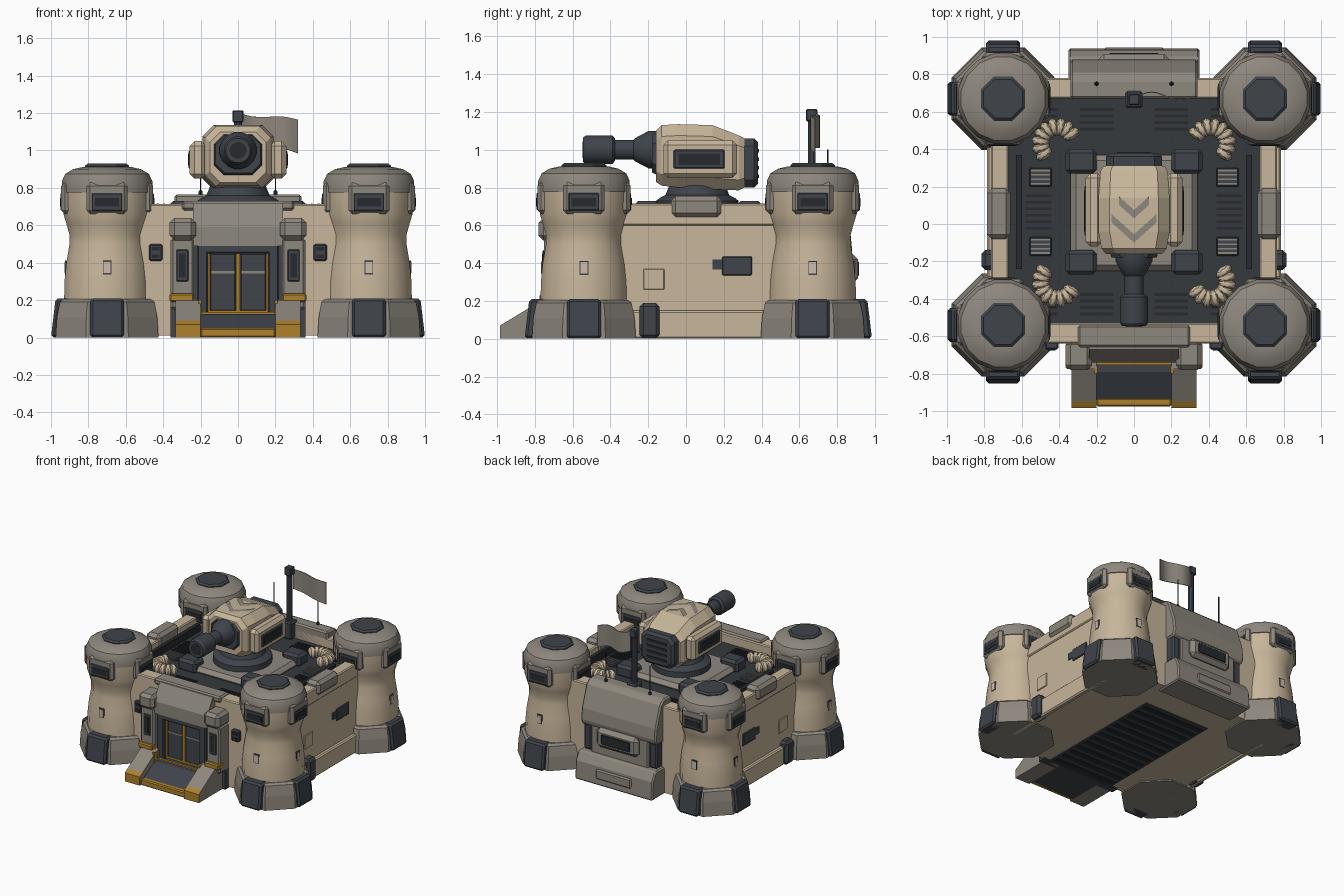
import bpy, bmesh, math
from mathutils import Vector

cube = bpy.data.objects.get("Cube")
if cube:
    bpy.data.objects.remove(cube, do_unlink=True)


def material(name, *rgb):
    m = bpy.data.materials.new(name)
    m.use_nodes = True
    m.diffuse_color = (*rgb, 1)
    b = m.node_tree.nodes["Principled BSDF"]
    b.inputs["Base Color"].default_value = (*rgb, 1)
    b.inputs["Roughness"].default_value = 0.8
    return m


SAND = material("sand plaster", 0.57, 0.465, 0.325)
PALE = material("pale sand", 0.62, 0.52, 0.42)
GREY = material("warm grey armour", 0.27, 0.243, 0.207)
DARK = material("dark slate metal", 0.05, 0.058, 0.07)
DECK = material("charcoal deck", 0.036, 0.041, 0.048)
BLACK = material("near black metal", 0.02, 0.023, 0.027)
YELLOW = material("worn yellow", 0.42, 0.22, 0.025)
smooth = []


def finish(name, bm, mat, bevel=0, soft=False):
    bmesh.ops.recalc_face_normals(bm, faces=bm.faces)
    me = bpy.data.meshes.new(name)
    bm.to_mesh(me)
    bm.free()
    me.materials.append(mat)
    ob = bpy.data.objects.new(name, me)
    bpy.context.collection.objects.link(ob)
    if bevel:
        mod = ob.modifiers.new("edge bevel", "BEVEL")
        mod.width, mod.segments = bevel, 1
    if soft:
        smooth.append(ob)
    return ob


def box(name, mat, x, y, z, bevel=0, rot=0):
    """Box from (low, high) ranges on each axis."""
    bm = bmesh.new()
    bmesh.ops.create_cube(bm, size=1)
    for v in bm.verts:
        v.co = Vector((v.co.x * (x[1] - x[0]), v.co.y * (y[1] - y[0]), v.co.z * (z[1] - z[0])))
    ob = finish(name, bm, mat, bevel)
    ob.location = (sum(x) / 2, sum(y) / 2, sum(z) / 2)
    ob.rotation_euler.z = rot
    return ob


def pair(name, mat, x, y, z, bevel=0):
    """Box and its mirror image across x."""
    box("left_" + name, mat, x, y, z, bevel)
    box("right_" + name, mat, (-x[1], -x[0]), y, z, bevel)


def radial(name, mat, c, a, r, w, z, bevel=0):
    """Box facing outward at angle a, spanning radii r, around centre c."""
    m = (r[0] + r[1]) / 2
    d = (r[1] - r[0]) / 2
    x, y = c[0] + m * math.cos(a), c[1] + m * math.sin(a)
    return box(name, mat, (x - d, x + d), (y - w / 2, y + w / 2), z, bevel, rot=a)


def loft(name, mat, rings, bevel=0, soft=False):
    bm = bmesh.new()
    rows = [[bm.verts.new(p) for p in ring] for ring in rings]
    n = len(rows[0])
    for a, b in zip(rows, rows[1:]):
        for i in range(n):
            bm.faces.new((a[i], a[(i + 1) % n], b[(i + 1) % n], b[i]))
    bm.faces.new(rows[0])
    bm.faces.new(rows[-1])
    return finish(name, bm, mat, bevel, soft)


def lathe(name, mat, c, prof, n=16, axis="z", soft=True):
    """Profile of (radius, height) turned about z or y through centre c."""
    rings = []
    for r, h in prof:
        ring = []
        for i in range(n):
            a = 2 * math.pi * (i + 0.5) / n
            u, v = r * math.cos(a), r * math.sin(a)
            ring.append((c[0] + u, c[1] + v, h) if axis == "z" else (c[0] + u, h, c[1] + v))
        rings.append(ring)
    return loft(name, mat, rings, soft=soft)


def side_prism(name, mat, yz, x, bevel=0):
    return loft(name, mat, [[(px, y, z) for y, z in yz] for px in x], bevel)


# Main walls, deck and parapets
box("main_walls", SAND, (-0.755, 0.755), (-0.64, 0.78), (0.01, 0.62))
pair("side_plinth", SAND, (0.74, 0.785), (-0.5, 0.6), (0, 0.15), 0.01)
box("deck", DECK, (-0.7, 0.7), (-0.6, 0.74), (0.6, 0.64))
pair("side_parapet", SAND, (0.67, 0.765), (-0.5, 0.6), (0.6, 0.715), 0.008)
box("front_parapet", SAND, (-0.6, 0.6), (-0.64, -0.53), (0.6, 0.715), 0.008)
box("back_parapet", SAND, (-0.6, 0.6), (0.67, 0.78), (0.6, 0.715), 0.008)
pair("parapet_block", GREY, (0.66, 0.785), (-0.08, 0.19), (0.64, 0.755), 0.025)
pair("deck_rail", BLACK, (0.6, 0.63), (-0.24, 0.37), (0.64, 0.7))
pair("buttress", DARK, (0.72, 0.815), (-0.245, -0.14), (0, 0.19), 0.02)
pair("wall_hatch", SAND, (0.75, 0.762), (-0.225, -0.115), (0.26, 0.37), 0.003)
pair("wall_vent", DARK, (0.75, 0.765), (0.19, 0.35), (0.335, 0.435), 0.006)
pair("wall_vent_tail", DARK, (0.75, 0.762), (0.14, 0.2), (0.365, 0.42))
pair("front_wall_box", DARK, (0.405, 0.475), (-0.67, -0.63), (0.41, 0.5), 0.008)
for z in (0.435, 0.475):
    pair("front_wall_box_slot", BLACK, (0.42, 0.46), (-0.675, -0.66), (z - 0.01, z + 0.01))

# Underside grille
box("underside_panel", DARK, (-0.3, 0.3), (-0.64, 0.5), (0.004, 0.012))
for i in range(13):
    y = -0.6 + i * 0.085
    box("underside_slat", BLACK, (-0.28, 0.28), (y, y + 0.045), (0, 0.006))

# Deck grilles and hatches
for s in (-1, 1):
    for y0 in (-0.49, 0.5):
        for x0 in (0.2, 0.5):
            for i in range(4):
                y = y0 + i * 0.035
                box("deck_slot", BLACK, (s * x0 - 0.09, s * x0 + 0.09), (y, y + 0.016), (0.635, 0.648))
    for y0 in (-0.12, 0.25):
        box("deck_hatch", DARK, (s * 0.5 - 0.06, s * 0.5 + 0.06), (y0 - 0.05, y0 + 0.05), (0.63, 0.66), 0.006)
        for i in range(4):
            y = y0 - 0.04 + i * 0.024
            box("hatch_bar", GREY, (s * 0.5 - 0.05, s * 0.5 + 0.05), (y, y + 0.009), (0.655, 0.665))
    for i in range(6):
        y = -0.03 + i * 0.035
        box("side_slot", BLACK, (s * 0.51 - 0.07, s * 0.51 + 0.07), (y, y + 0.014), (0.635, 0.648))

# Corner towers
OCT = 1 / math.cos(math.pi / 8)
for sx in (-1, 1):
    for cy in (-0.54, 0.67):
        c = (sx * 0.70, cy)
        lathe("tower_foot", GREY, c, [(0.275 * OCT, 0), (0.268 * OCT, 0.11), (0.252 * OCT, 0.19), (0.235 * OCT, 0.205)], 8, soft=False)
        lathe("tower_body", SAND, c, [(0.235, 0.15), (0.232, 0.3), (0.222, 0.4), (0.205, 0.5), (0.205, 0.55),
                                      (0.222, 0.61), (0.238, 0.66), (0.24, 0.8)])
        lathe("tower_cap", GREY, c, [(0.247, 0.775), (0.247, 0.835), (0.228, 0.875), (0.185, 0.9), (0.13, 0.912)])
        lathe("cap_hatch", DARK, c, [(0.128, 0.89), (0.128, 0.918), (0.112, 0.93)], 8, soft=False)
        for k in range(4):
            a = k * math.pi / 2
            radial("visor_panel", GREY, c, a, (0.17, 0.246), 0.22, (0.66, 0.83), 0.02)
            radial("visor_frame", DARK, c, a, (0.2, 0.25), 0.17, (0.675, 0.775), 0.008)
            radial("visor_slit", BLACK, c, a, (0.2, 0.253), 0.13, (0.70, 0.745))
            radial("window_frame", DARK, c, a, (0.18, 0.224), 0.046, (0.338, 0.412))
            radial("window", PALE, c, a, (0.18, 0.228), 0.036, (0.345, 0.405))
        ay = math.copysign(math.pi / 2, cy)
        for a, reach in ((0 if sx > 0 else math.pi, 0.3), (ay, 0.314)):
            pad = radial("foot_pad", DARK, c, a, (0.2, reach), 0.18, (0, 0.21), 0.014)
            for v in pad.data.vertices:
                if v.co.z > 0 and v.co.x > 0:
                    v.co.x -= 0.025

# Sandbag rings on the deck
for sx in (-1, 1):
    for cy, sy in ((-0.31, -1), (0.43, 1)):
        for k in range(9):
            a = math.radians(-38 + k * 23)
            bm = bmesh.new()
            bmesh.ops.create_uvsphere(bm, u_segments=8, v_segments=6, radius=1)
            for v in bm.verts:
                v.co = Vector((v.co.x * 0.05, v.co.y * 0.029, v.co.z * 0.042))
            bag = finish("sandbag", bm, SAND, soft=True)
            bag.location = (sx * (0.41 + 0.09 * math.cos(a)), cy + sy * 0.09 * math.sin(a), 0.675)
            bag.rotation_euler.z = a * sx * sy

# Entrance: porch, pillars, door
side_prism("lintel", GREY, [(-0.6, 0.49), (-0.74, 0.49), (-0.74, 0.59), (-0.67, 0.72), (-0.6, 0.72)], (-0.24, 0.24))
box("lintel_cap", GREY, (-0.3, 0.3), (-0.66, -0.54), (0.68, 0.73), 0.012)
box("door_back", DARK, (-0.36, 0.36), (-0.68, -0.62), (0, 0.5))
pair("door_post", DARK, (0.16, 0.22), (-0.735, -0.65), (0.1, 0.5), 0.008)
box("door_header", DARK, (-0.22, 0.22), (-0.735, -0.65), (0.45, 0.51), 0.008)
pair("door_panel", DARK, (0.012, 0.15), (-0.695, -0.67), (0.14, 0.45), 0.006)
box("door_centre_stripe", YELLOW, (-0.01, 0.01), (-0.7, -0.67), (0.13, 0.45))
pair("door_edge_stripe", YELLOW, (0.15, 0.162), (-0.7, -0.67), (0.13, 0.45))
box("door_sill_stripe", YELLOW, (-0.162, 0.162), (-0.7, -0.67), (0.13, 0.145))
pair("door_handle_bar", GREY, (0.015, 0.145), (-0.7, -0.69), (0.343, 0.355))
pair("pillar", GREY, (0.235, 0.36), (-0.75, -0.62), (0.15, 0.53), 0.012)
pair("pillar_cap", GREY, (0.225, 0.365), (-0.78, -0.62), (0.52, 0.64), 0.025)
pair("pillar_slit_frame", DARK, (0.265, 0.33), (-0.758, -0.74), (0.3, 0.47), 0.005)
pair("pillar_slit", BLACK, (0.28, 0.315), (-0.762, -0.75), (0.32, 0.45))

# Entrance ramp and yellow-edged flanks
side_prism("ramp", DARK, [(-0.63, 0), (-0.95, 0), (-0.95, 0.035), (-0.79, 0.125), (-0.63, 0.13)], (-0.2, 0.2))
box("ramp_lip", YELLOW, (-0.2, 0.2), (-0.975, -0.93), (0, 0.05), 0.008)
box("threshold_stripe", YELLOW, (-0.2, 0.2), (-0.755, -0.735), (0.11, 0.137))
for s in (-1, 1):
    flank = side_prism("ramp_flank", GREY, [(-0.63, 0), (-0.985, 0), (-0.985, 0.07), (-0.95, 0.09), (-0.77, 0.2), (-0.63, 0.2)],
                       (s * 0.2, s * 0.335))
    flank.data.materials.append(YELLOW)
    for f in flank.data.polygons:
        f.material_index = int(f.normal.y < -0.2 and f.center.y < -0.95)
pair("flank_top_stripe", YELLOW, (0.235, 0.365), (-0.775, -0.7), (0.19, 0.235), 0.008)
pair("flank_inner_stripe", YELLOW, (0.194, 0.212), (-0.8, -0.76), (0.08, 0.2))

# Rear machinery housing
side_prism("rear_base", GREY, [(0.7, 0), (0.94, 0), (0.93, 0.15), (0.89, 0.22), (0.7, 0.22)], (-0.35, 0.35), 0.01)
box("rear_core", GREY, (-0.26, 0.26), (0.7, 0.86), (0.2, 0.47), 0.01)
side_prism("rear_housing", GREY, [(0.67, 0.42), (0.86, 0.42), (0.88, 0.46), (0.87, 0.56), (0.81, 0.73), (0.77, 0.765), (0.67, 0.765)],
           (-0.34, 0.34), 0.012)
box("rear_vent_frame", GREY, (-0.19, 0.19), (0.84, 0.91), (0.29, 0.45), 0.03)
box("rear_vent", BLACK, (-0.13, 0.13), (0.9, 0.915), (0.33, 0.41), 0.005)
box("rear_base_step", GREY, (-0.16, 0.16), (0.9, 0.945), (0.05, 0.13), 0.01)
pair("rear_pipe_box", DARK, (0.26, 0.33), (0.74, 0.85), (0.22, 0.43), 0.012)

# Turret ring
box("turret_platform", GREY, (-0.34, 0.34), (-0.25, 0.37), (0.62, 0.685), 0.03)
pair("platform_back_block", DARK, (0.2, 0.365), (0.27, 0.4), (0.63, 0.73), 0.02)
pair("platform_front_block", DARK, (0.2, 0.365), (-0.27, -0.14), (0.63, 0.73), 0.02)
lathe("turret_ring", DARK, (0, 0.06), [(0.22, 0.67), (0.22, 0.73), (0.2, 0.745), (0.17, 0.76), (0.15, 0.81)], 24)


def eight(y, w, lo, hi, c):
    return [(w, y, lo + c), (w, y, hi - c), (w - c, y, hi), (c - w, y, hi),
            (-w, y, hi - c), (-w, y, lo + c), (c - w, y, lo), (w - c, y, lo)]


# Turret head, side pods, rear plate and gun
loft("turret_head", SAND, [eight(-0.16, 0.15, 0.83, 1.1, 0.055), eight(-0.13, 0.175, 0.81, 1.13, 0.06),
                           eight(-0.04, 0.19, 0.80, 1.135, 0.06), eight(0.14, 0.19, 0.79, 1.13, 0.06),
                           eight(0.28, 0.18, 0.785, 1.075, 0.055), eight(0.31, 0.165, 0.8, 1.06, 0.05)])
loft("turret_rear_plate", DARK, [eight(0.3, 0.15, 0.8, 1.06, 0.04), eight(0.36, 0.15, 0.8, 1.06, 0.04), eight(0.38, 0.13, 0.82, 1.04, 0.04)])
for i in range(4):
    box("rear_plate_slot", BLACK, (-0.09, 0.09), (0.375, 0.385), (0.85 + i * 0.045, 0.87 + i * 0.045))
pair("side_pod", SAND, (0.17, 0.258), (-0.12, 0.27), (0.85, 1.05), 0.025)
pair("side_pod_frame", DARK, (0.23, 0.265), (-0.07, 0.21), (0.895, 1.005), 0.012)
pair("side_pod_window", BLACK, (0.24, 0.268), (-0.04, 0.18), (0.92, 0.98))
loft("gun_mantlet", DARK, [eight(-0.14, 0.135, 0.86, 1.09, 0.05), eight(-0.18, 0.12, 0.88, 1.08, 0.05)])
gun = (0, 1.0)
lathe("gun_cone", DARK, gun, [(0.1, -0.16), (0.1, -0.2), (0.062, -0.27), (0.05, -0.28)], 16, "y")
lathe("gun_barrel", DARK, gun, [(0.052, -0.25), (0.052, -0.4)], 16, "y")
lathe("gun_muzzle", DARK, gun, [(0.06, -0.375), (0.076, -0.39), (0.076, -0.53), (0.066, -0.545)], 16, "y")
lathe("gun_bore", BLACK, gun, [(0.045, -0.53), (0.045, -0.548)], 16, "y")
for tip, reach in ((-0.1, 0.12), (0.03, 0.08)):
    for s in (-1, 1):
        bm = bmesh.new()
        pts = [(0, tip), (s * reach, tip + reach * 0.9), (s * reach, tip + reach * 0.9 + 0.045), (0, tip + 0.045)]
        bm.faces.new([bm.verts.new((x, y, 1.138)) for x, y in pts])
        bmesh.ops.solidify(bm, geom=bm.faces[:], thickness=0.004)
        finish("roof_chevron", bm, GREY)

# Flag, pole and aerials
box("pole_base", DARK, (-0.045, 0.045), (0.62, 0.71), (0.64, 0.78), 0.01)
lathe("flag_pole", DARK, (0, 0.665), [(0.022, 0.7), (0.022, 1.18)], 8)
box("pole_cap", DARK, (-0.03, 0.03), (0.635, 0.695), (1.15, 1.215), 0.006)
top, low = [], []
for i in range(13):
    t = i / 12
    wave = math.sin(t * 6.3)
    top.append((0.02 + 0.3 * t, 0.68 + 0.022 * wave, 1.195 - 0.03 * t - 0.008 * wave))
    low.append((0.02 + 0.3 * t, 0.68 + 0.022 * wave, 1.035 - 0.05 * t - 0.01 * wave))
shift = [[(x, y + 0.006, z) for x, y, z in row] for row in (low, top)]
loft("flag", GREY, [top + shift[1][::-1], low + shift[0][::-1]], soft=True)
for s in (-1, 1):
    lathe("aerial", BLACK, (s * 0.2, 0.75), [(0.012, 0.7), (0.012, 0.78), (0.004, 0.79), (0.004, 1.0)], 6)

# Smooth shading on the rounded parts
for ob in bpy.context.selected_objects:
    ob.select_set(False)
for ob in smooth:
    ob.select_set(True)
bpy.context.view_layer.objects.active = smooth[0]
bpy.ops.object.shade_smooth_by_angle(angle=math.radians(32))
